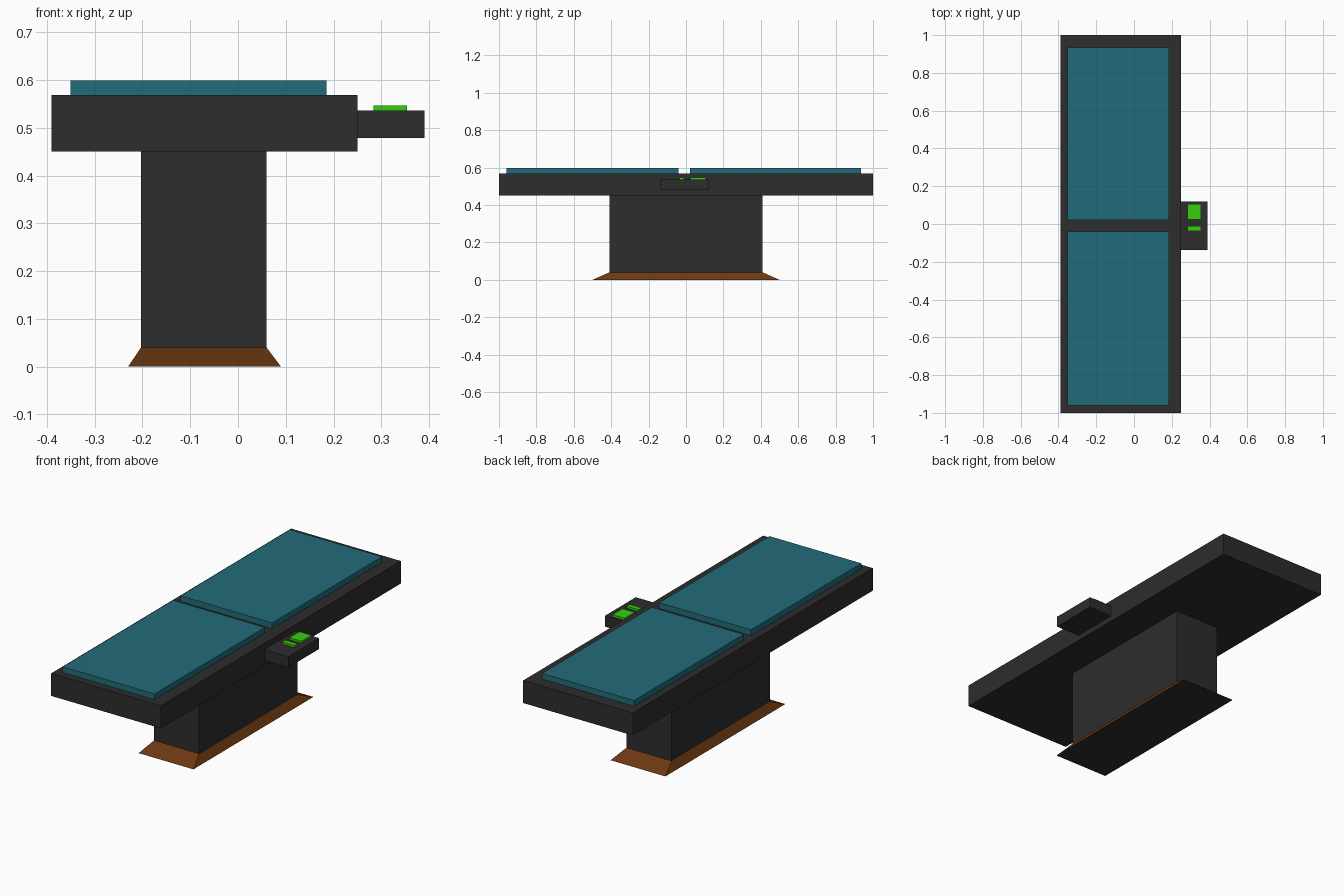
import bpy, bmesh

if "Cube" in bpy.data.objects:
    bpy.data.objects.remove(bpy.data.objects["Cube"])


def material(name, rgb):
    m = bpy.data.materials.new(name)
    m.diffuse_color = (*rgb, 1)
    m.use_nodes = True
    m.node_tree.nodes["Principled BSDF"].inputs["Base Color"].default_value = m.diffuse_color
    return m


charcoal = material("charcoal", (0.026, 0.026, 0.026))
teal = material("teal", (0.016, 0.15, 0.195))
green = material("green", (0.035, 0.62, 0.005))
brown = material("brown", (0.15, 0.04, 0.006))


def block(name, x, y, z, mat, top_x=None, top_y=None, under=None):
    """Box from (min, max) ranges; the top may have its own ranges for a taper."""
    bm = bmesh.new()
    bmesh.ops.create_cube(bm, size=2)
    for v in bm.verts:
        up = v.co.z > 0
        xr = top_x if up and top_x else x
        yr = top_y if up and top_y else y
        v.co = (xr[v.co.x > 0], yr[v.co.y > 0], z[up])
    bm.normal_update()
    mesh = bpy.data.meshes.new(name)
    mesh.materials.append(mat)
    if under:
        mesh.materials.append(under)
        for f in bm.faces:
            f.material_index = int(f.normal.z < -0.9)
    bm.to_mesh(mesh)
    bm.free()
    obj = bpy.data.objects.new(name, mesh)
    bpy.context.collection.objects.link(obj)
    return obj


# Flared foot and pedestal share the same footprint where they meet
ped_x, ped_y = (-0.203, 0.06), (-0.41, 0.41)
block("base_plinth", (-0.23, 0.09), (-0.5, 0.5), (0, 0.04), brown, ped_x, ped_y, charcoal)
block("pedestal", ped_x, ped_y, (0.04, 0.45), charcoal)

# Bed top with two cushions
block("bed_frame", (-0.39, 0.25), (-1, 1), (0.45, 0.569), charcoal)
for name, y in (("front_cushion", (-0.96, -0.041)), ("back_cushion", (0.021, 0.935))):
    block(name, (-0.351, 0.185), y, (0.569, 0.599), teal)

# Side control box with its display and button
block("control_box", (0.25, 0.39), (-0.138, 0.119), (0.479, 0.536), charcoal)
for name, y in (("control_display", (0.023, 0.107)), ("control_button", (-0.036, -0.011))):
    block(name, (0.284, 0.354), y, (0.536, 0.547), green)
